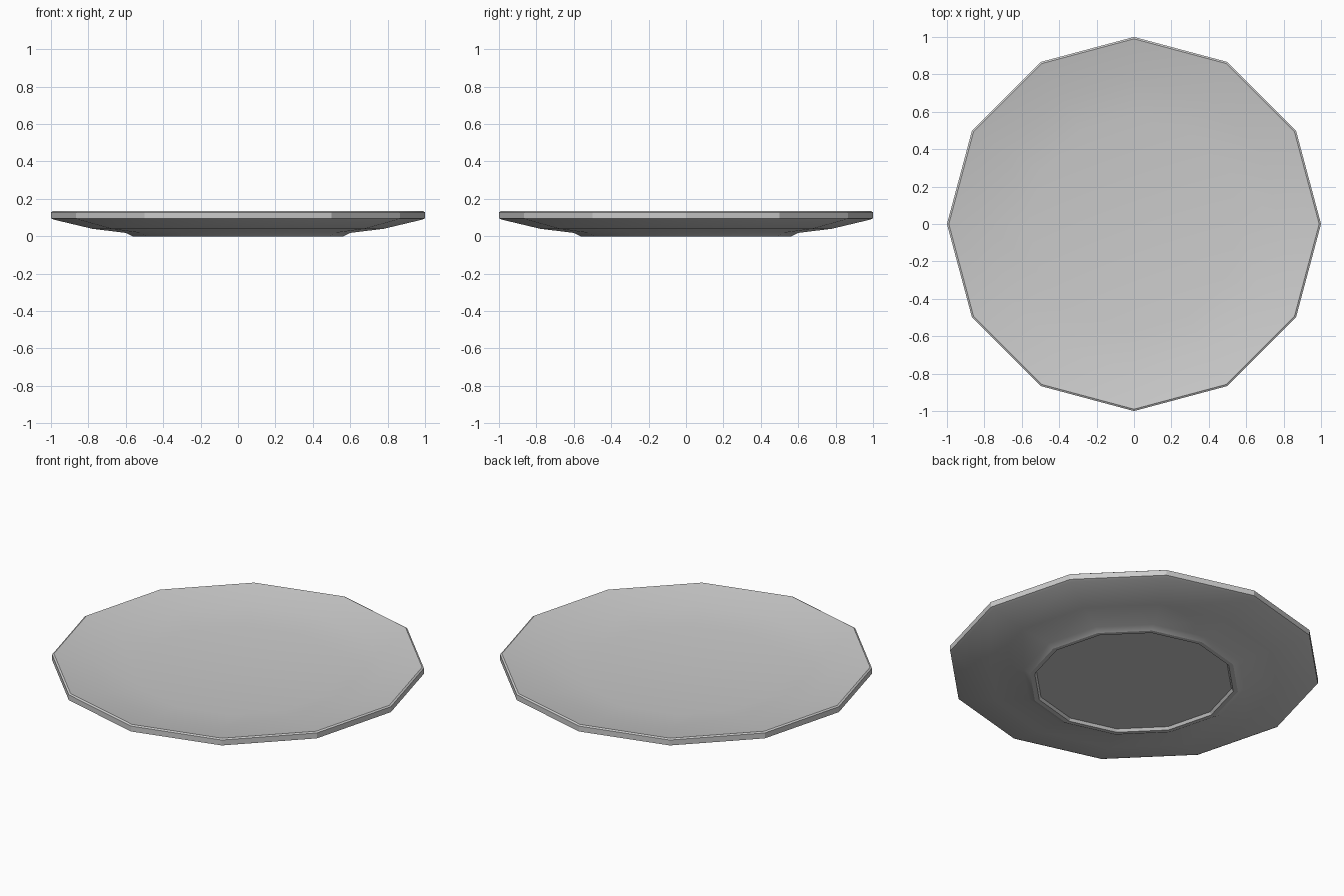
import bpy, bmesh, math

if "Cube" in bpy.data.objects:
    bpy.data.objects.remove(bpy.data.objects["Cube"])

SIDES = 12

# Plate cross-section (radius, height): recessed base, foot, underside, rim, shallow dish
PROFILE = [
    (0.0, 0.015), (0.53, 0.015), (0.54, 0.0), (0.565, 0.0), (0.60, 0.018),
    (0.78, 0.04), (0.985, 0.089), (1.0, 0.096), (1.0, 0.128), (0.99, 0.134),
    (0.975, 0.131), (0.78, 0.096), (0.57, 0.077), (0.0, 0.063),
]


def lathe(name, profile, sides):
    bm = bmesh.new()
    rings = []
    for r, z in profile:
        if r == 0:
            rings.append([bm.verts.new((0, 0, z))] * sides)
        else:
            rings.append([bm.verts.new((r * math.cos(2 * math.pi * i / sides),
                                        r * math.sin(2 * math.pi * i / sides), z))
                          for i in range(sides)])
    for a, b in zip(rings, rings[1:]):
        for i in range(sides):
            j = (i + 1) % sides
            quad = list(dict.fromkeys((a[i], a[j], b[j], b[i])))
            bm.faces.new(quad)
    bmesh.ops.recalc_face_normals(bm, faces=bm.faces)
    mesh = bpy.data.meshes.new(name)
    bm.to_mesh(mesh)
    bm.free()
    obj = bpy.data.objects.new(name, mesh)
    bpy.context.collection.objects.link(obj)
    return obj


# Twelve-sided shallow plate
plate = lathe("plate", PROFILE, SIDES)
bpy.context.view_layer.objects.active = plate
plate.select_set(True)
bpy.ops.object.shade_smooth_by_angle(angle=math.radians(22))
